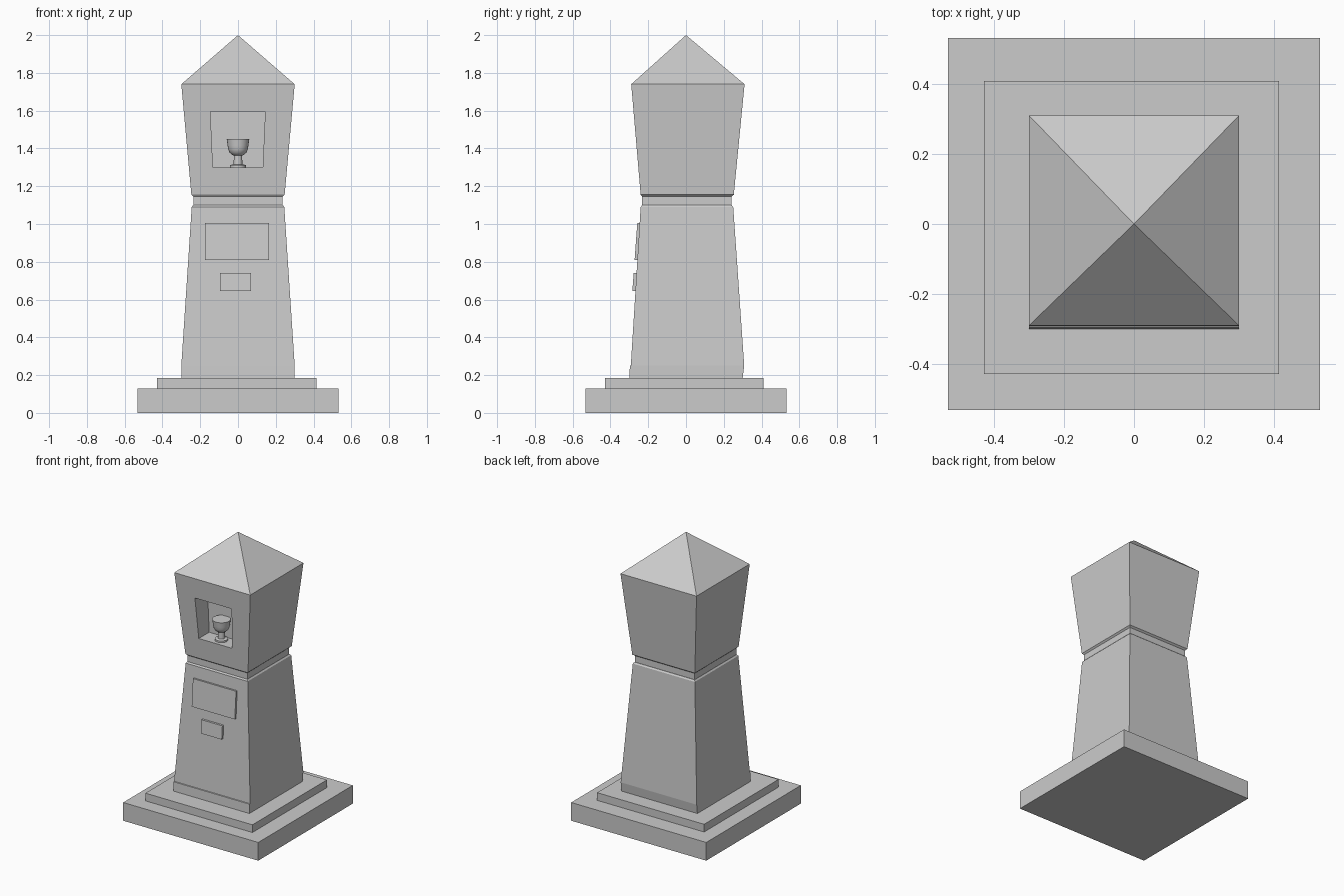
import bpy, bmesh, math

if "Cube" in bpy.data.objects:
    bpy.data.objects.remove(bpy.data.objects["Cube"])


def make_object(name, bm):
    bmesh.ops.recalc_face_normals(bm, faces=bm.faces)
    mesh = bpy.data.meshes.new(name)
    bm.to_mesh(mesh)
    bm.free()
    obj = bpy.data.objects.new(name, mesh)
    bpy.context.collection.objects.link(obj)
    return obj


def tiers(name, sections, apex=None):
    """Stack of rectangles (x0, x1, y0, y1, z) skinned into a closed solid."""
    bm = bmesh.new()
    rings = []
    for x0, x1, y0, y1, z in sections:
        rings.append([bm.verts.new(p) for p in
                      ((x0, y0, z), (x1, y0, z), (x1, y1, z), (x0, y1, z))])
    for a, b in zip(rings, rings[1:]):
        for i in range(4):
            j = (i + 1) % 4
            bm.faces.new((a[i], a[j], b[j], b[i]))
    bm.faces.new(rings[0][::-1])
    if apex:
        tip = bm.verts.new(apex)
        for i in range(4):
            bm.faces.new((rings[-1][i], rings[-1][(i + 1) % 4], tip))
    else:
        bm.faces.new(rings[-1])
    return make_object(name, bm)


def lathe(name, profile, centre, sides=24):
    """Revolve (radius, z) points around a vertical axis, with capped ends."""
    bm = bmesh.new()
    rings = []
    for r, z in profile:
        rings.append([bm.verts.new((centre[0] + r * math.cos(2 * math.pi * k / sides),
                                    centre[1] + r * math.sin(2 * math.pi * k / sides), z))
                      for k in range(sides)])
    for a, b in zip(rings, rings[1:]):
        for i in range(sides):
            j = (i + 1) % sides
            bm.faces.new((a[i], a[j], b[j], b[i]))
    bm.faces.new(rings[0][::-1])
    bm.faces.new(rings[-1])
    return make_object(name, bm)


# Stepped base
tiers("base_slab", [(-.533, .533, -.533, .533, 0), (-.533, .533, -.533, .533, .13)])
tiers("base_step", [(-.43, .415, -.43, .41, .13), (-.43, .415, -.43, .41, .185)])

# Tapered shaft with a low plinth and a chamfered top
tiers("shaft", [(-.30, .30, -.30, .30, .185), (-.30, .30, -.297, .308, .25),
                (-.30, .30, -.292, .308, .252), (-.245, .245, -.24, .25, 1.09),
                (-.237, .237, -.232, .242, 1.10)])

# Recessed neck
tiers("neck", [(-.236, .236, -.232, .24, 1.10), (-.236, .236, -.232, .24, 1.145)])

# Flared head with pyramid roof
head = tiers("head", [(-.236, .236, -.232, .24, 1.145), (-.247, .247, -.24, .253, 1.155),
                      (-.30, .30, -.29, .31, 1.74)], apex=(0, 0, 2.0))

# Niche cut into the head
cutter = tiers("niche_cutter", [(-.133, .131, -.40, -.135, 1.30),
                                (-.146, .144, -.40, -.135, 1.595)])
mod = head.modifiers.new("niche", 'BOOLEAN')
mod.operation = 'DIFFERENCE'
mod.solver = 'EXACT'
mod.object = cutter
bpy.context.view_layer.objects.active = head
bpy.ops.object.modifier_apply(modifier=mod.name)
bpy.data.objects.remove(cutter)

# Goblet standing in the niche
goblet = lathe("goblet", [(.042, 1.30), (.042, 1.312), (.023, 1.316), (.022, 1.362),
                          (.03, 1.366), (.044, 1.377), (.052, 1.395), (.055, 1.415),
                          (.06, 1.45)], (0, -.187))
bpy.ops.object.select_all(action='DESELECT')
goblet.select_set(True)
bpy.context.view_layer.objects.active = goblet
bpy.ops.object.shade_smooth_by_angle(angle=math.radians(35))

# Plaques leaning with the shaft's front face
tiers("large_plaque", [(-.175, .165, -.272, -.24, .81), (-.175, .165, -.258, -.23, 1.005)])
tiers("small_plaque", [(-.095, .07, -.284, -.25, .645), (-.095, .07, -.277, -.245, .74)])
